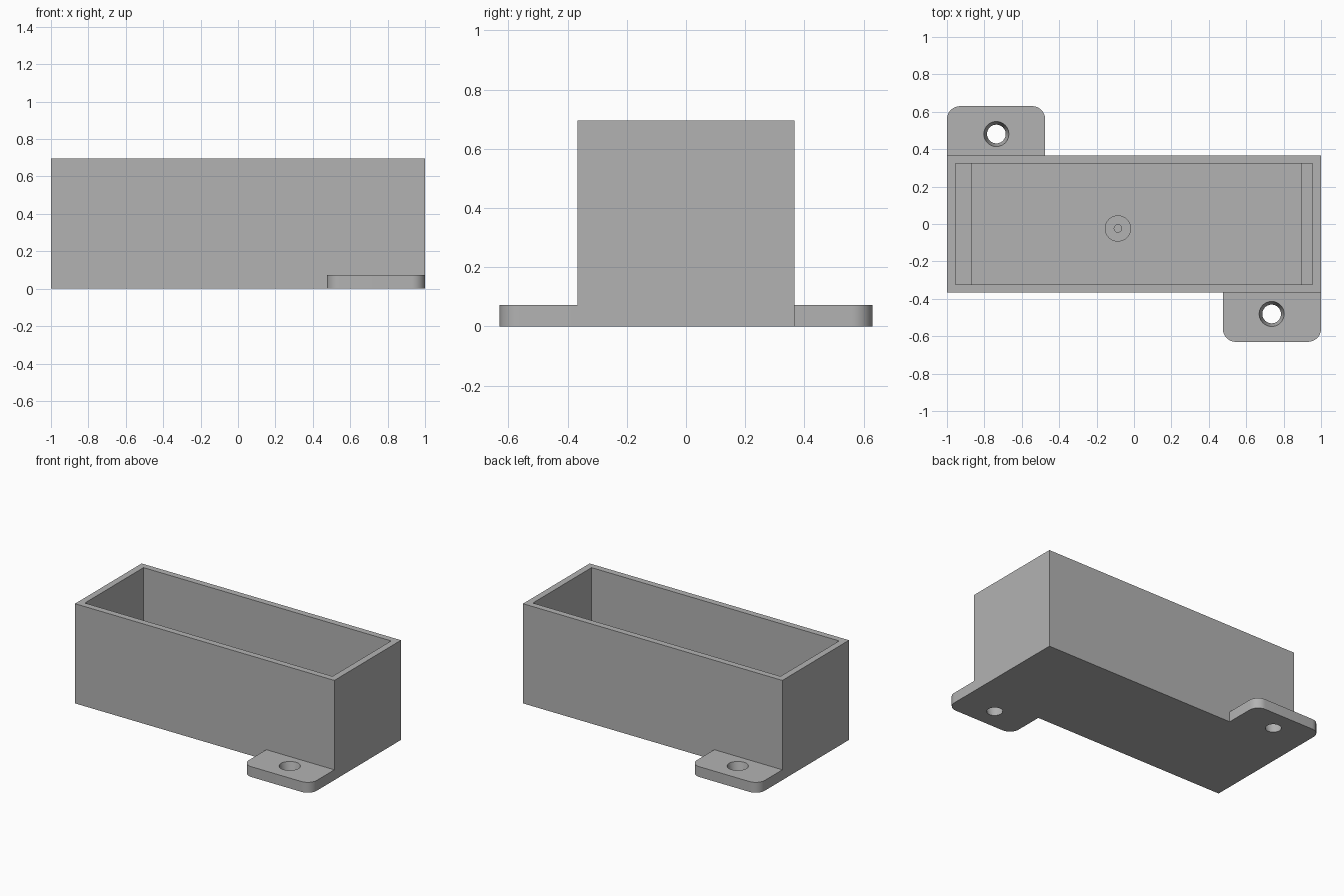
import bpy
import bmesh
import math

cube = bpy.data.objects.get("Cube")
if cube:
    bpy.data.objects.remove(cube, do_unlink=True)

# Main sizes
HALF_X, HALF_Y, HEIGHT = 1.0, 0.367, 0.695
IN_X, IN_Y = 0.955, 0.323
FLOOR = 0.07
LEDGE_TOP = 0.2
TAB_Y, TAB_X, TAB_H, TAB_R = 0.63, 0.475, 0.072, 0.07

grey = bpy.data.materials.new("plain grey")
grey.use_nodes = True
grey.diffuse_color = (0.45, 0.45, 0.45, 1)
grey.node_tree.nodes["Principled BSDF"].inputs["Base Color"].default_value = grey.diffuse_color


def finish(name, bm):
    bmesh.ops.recalc_face_normals(bm, faces=bm.faces)
    mesh = bpy.data.meshes.new(name)
    bm.to_mesh(mesh)
    bm.free()
    mesh.materials.append(grey)
    obj = bpy.data.objects.new(name, mesh)
    bpy.context.collection.objects.link(obj)
    return obj


def prism(name, outline, z0, z1):
    """Extrude a flat outline from z0 up to z1."""
    bm = bmesh.new()
    base = bm.faces.new([bm.verts.new((x, y, z0)) for x, y in outline])
    side = bmesh.ops.extrude_face_region(bm, geom=[base])["geom"]
    top = [v for v in side if isinstance(v, bmesh.types.BMVert)]
    bmesh.ops.translate(bm, verts=top, vec=(0, 0, z1 - z0))
    return finish(name, bm)


def block(name, x0, x1, y0, y1, z0, z1):
    return prism(name, [(x0, y0), (x1, y0), (x1, y1), (x0, y1)], z0, z1)


def cone(name, x, y, z0, z1, r0, r1):
    """Round solid with radius r0 at the bottom and r1 at the top."""
    bm = bmesh.new()
    bmesh.ops.create_cone(bm, cap_ends=True, segments=48,
                          radius1=r0, radius2=r1, depth=z1 - z0)
    bmesh.ops.translate(bm, verts=bm.verts, vec=(x, y, (z0 + z1) / 2))
    return finish(name, bm)


def cut(target, cutter):
    cutter.hide_render = True
    bpy.ops.object.select_all(action="DESELECT")
    bpy.context.view_layer.objects.active = target
    target.select_set(True)
    mod = target.modifiers.new("cut", "BOOLEAN")
    mod.operation = "DIFFERENCE"
    mod.solver = "EXACT"
    mod.object = cutter
    bpy.ops.object.modifier_apply(modifier=mod.name)
    bpy.data.objects.remove(cutter, do_unlink=True)


def smooth(obj):
    bpy.ops.object.select_all(action="DESELECT")
    bpy.context.view_layer.objects.active = obj
    obj.select_set(True)
    bpy.ops.object.shade_smooth_by_angle(angle=math.radians(30))


# Open-topped box
box = block("box", -HALF_X, HALF_X, -HALF_Y, HALF_Y, 0, HEIGHT)
cut(box, block("cavity_cutter", -IN_X, IN_X, -IN_Y, IN_Y, FLOOR, HEIGHT + 0.1))

# Ledges at both ends of the cavity
block("right_ledge", -IN_X, -0.87, -IN_Y, IN_Y, FLOOR, LEDGE_TOP)
block("left_ledge", 0.895, IN_X, -IN_Y, IN_Y, FLOOR, LEDGE_TOP)

# Screw post with a blind pilot hole
post = cone("screw_post", -0.086, -0.024, FLOOR, LEDGE_TOP, 0.07, 0.07)
cut(post, cone("pilot_cutter", -0.086, -0.024, FLOOR + 0.01, LEDGE_TOP + 0.1, 0.02, 0.02))
smooth(post)

# Mounting tabs at opposite corners, each with a tapered screw hole
for name, s in (("back_tab", 1), ("front_tab", -1)):
    outline = [(-s * HALF_X, s * HALF_Y), (-s * TAB_X, s * HALF_Y)]
    for cx, start in ((-TAB_X - TAB_R, 0), (-HALF_X + TAB_R, 90)):
        for i in range(13):
            a = math.radians(start + 90 * i / 12)
            outline.append((s * (cx + TAB_R * math.cos(a)),
                            s * (TAB_Y - TAB_R + TAB_R * math.sin(a))))
    tab = prism(name, outline, 0, TAB_H)
    # The cutter overshoots both faces along the same taper
    cut(tab, cone("hole_cutter", -s * 0.736, s * 0.481, -TAB_H, 2 * TAB_H, 0.033, 0.084))
    smooth(tab)
